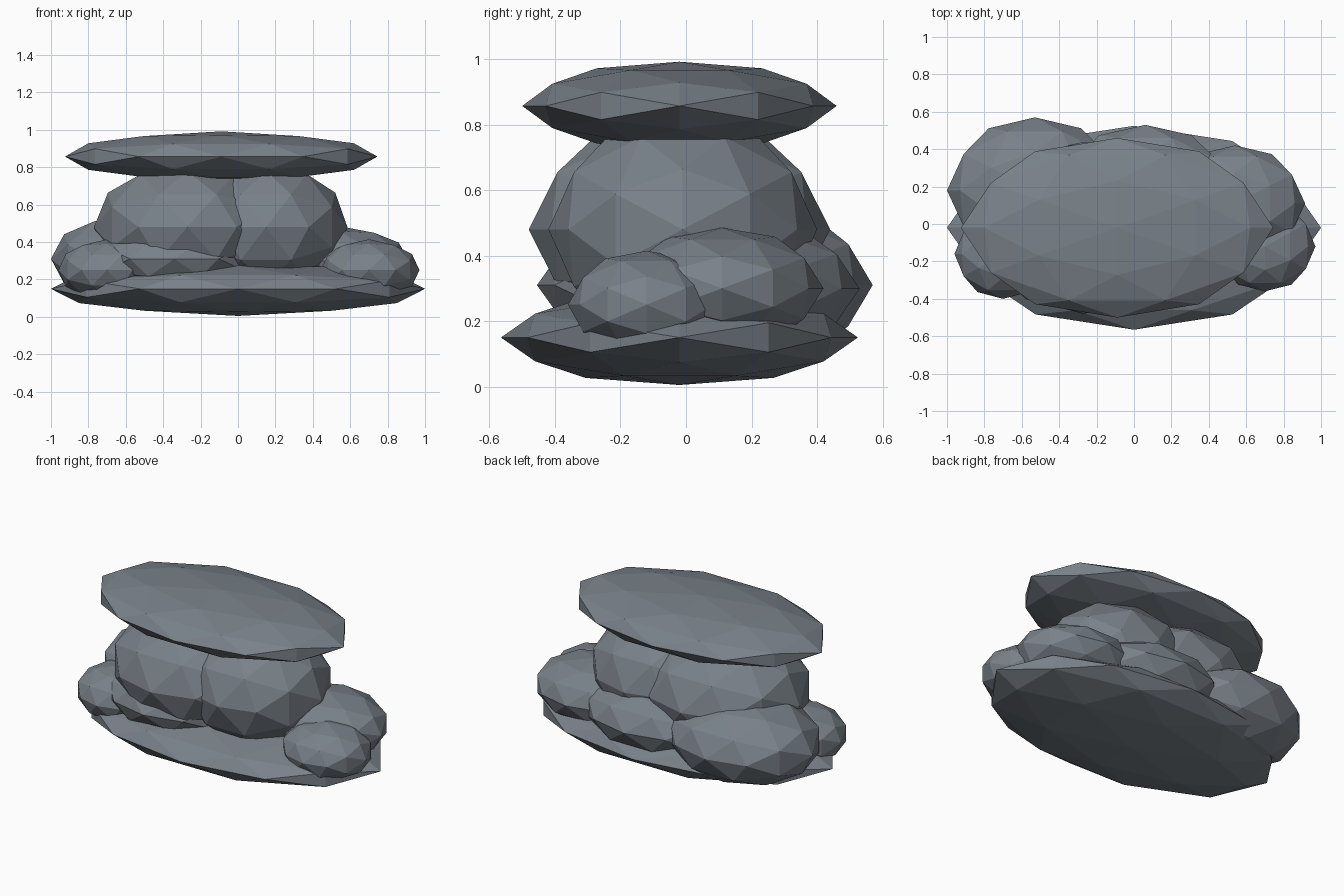
import bpy, bmesh
from mathutils import Vector

if "Cube" in bpy.data.objects:
    bpy.data.objects.remove(bpy.data.objects["Cube"])

stone = bpy.data.materials.new("slate_grey")
stone.diffuse_color = (0.19, 0.22, 0.25, 1)
stone.use_nodes = True
stone.node_tree.nodes["Principled BSDF"].inputs["Base Color"].default_value = stone.diffuse_color


def unit_boulder():
    """Once-subdivided icosahedron with edge midpoints on the axes."""
    phi = (1 + 5 ** 0.5) / 2
    corners = []
    for a in (-1, 1):
        for b in (-phi, phi):
            corners += [Vector((a, b, 0)), Vector((0, a, b)), Vector((b, 0, a))]
    mids = [p + q for i, p in enumerate(corners) for q in corners[:i]
            if (p - q).length < 2.1]
    return [v.normalized() for v in corners + mids]


SHAPE = unit_boulder()


def rock(name, centre, radii):
    bm = bmesh.new()
    for v in SHAPE:
        bm.verts.new(v)
    bmesh.ops.convex_hull(bm, input=bm.verts)
    for v in bm.verts:
        v.co = Vector(c + r * k for c, r, k in zip(centre, radii, v.co))
    bmesh.ops.recalc_face_normals(bm, faces=bm.faces)
    mesh = bpy.data.meshes.new(name)
    bm.to_mesh(mesh)
    bm.free()
    mesh.materials.append(stone)
    obj = bpy.data.objects.new(name, mesh)
    bpy.context.collection.objects.link(obj)


# Flat slabs below and above
rock("base_slab", (0, -0.02, 0.15), (1.0, 0.545, 0.145))
rock("top_slab", (-0.09, -0.02, 0.857), (0.835, 0.48, 0.135))

# Pair of large middle boulders
rock("middle_boulder_left", (-0.27, -0.02, 0.48), (0.50, 0.46, 0.35))
rock("middle_boulder_right", (0.15, -0.01, 0.48), (0.435, 0.41, 0.35))

# Lower boulders around them
rock("back_left_boulder", (-0.53, 0.18, 0.31), (0.47, 0.39, 0.25))
rock("back_middle_boulder", (0.06, 0.16, 0.30), (0.47, 0.37, 0.21))
rock("back_right_boulder", (0.54, 0.11, 0.30), (0.375, 0.31, 0.185))
rock("front_middle_boulder", (-0.34, -0.10, 0.31), (0.45, 0.355, 0.19))
rock("front_right_boulder", (0.70, -0.12, 0.25), (0.27, 0.24, 0.165))
rock("front_left_boulder", (-0.70, -0.16, 0.25), (0.26, 0.24, 0.165))
